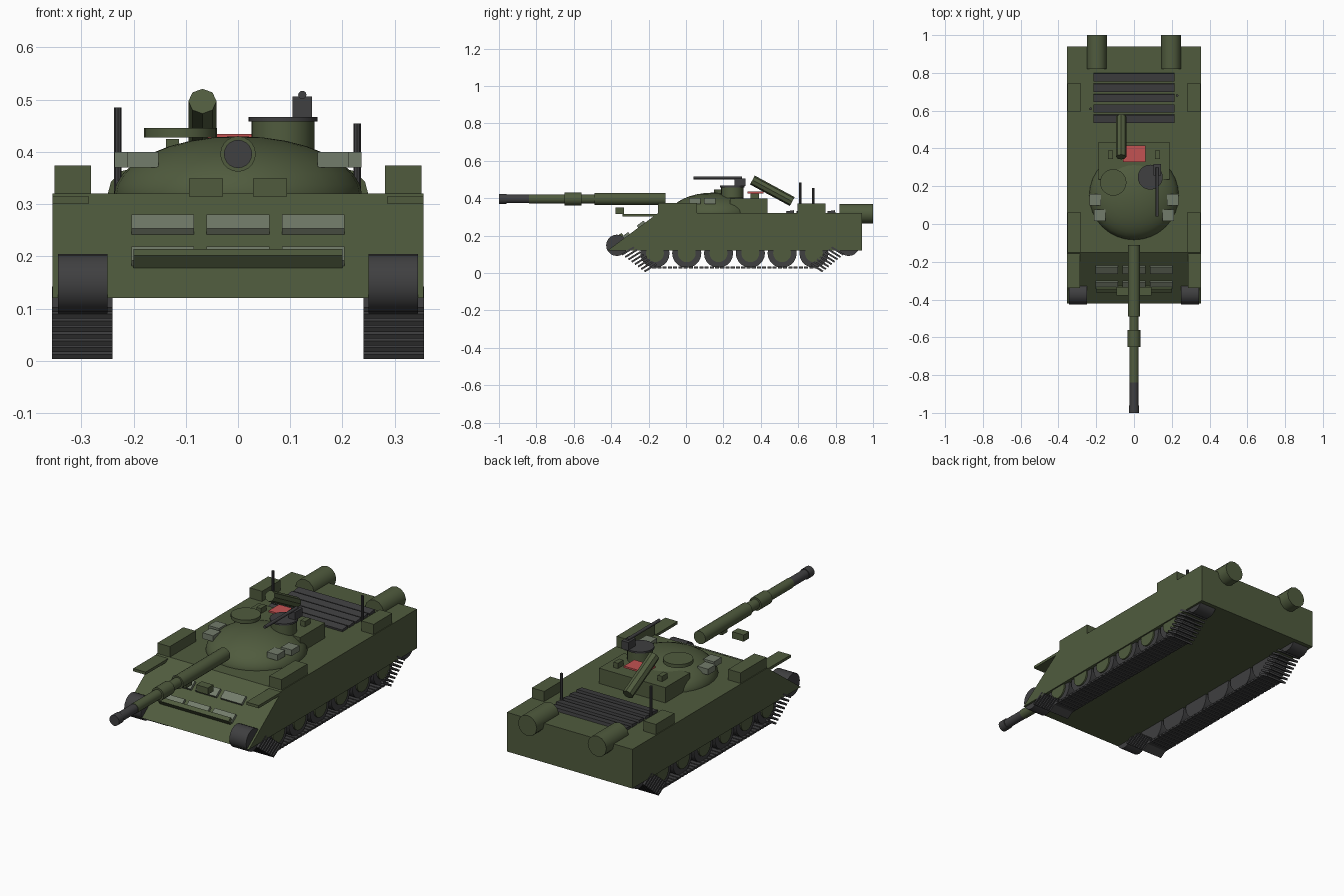
import bpy, bmesh, math
from mathutils import Vector, Matrix

cube = bpy.data.objects.get("Cube")
if cube:
    bpy.data.objects.remove(cube, do_unlink=True)


def material(name, rgb):
    m = bpy.data.materials.new(name)
    m.use_nodes = True
    m.diffuse_color = (*rgb, 1)
    m.node_tree.nodes["Principled BSDF"].inputs["Base Color"].default_value = (*rgb, 1)
    return m


GREEN = material("olive_green", (0.08, 0.105, 0.048))
DARK = material("dark_rubber", (0.05, 0.05, 0.052))
PALE = material("pale_grey_green", (0.17, 0.2, 0.145))
RED = material("signal_red", (0.54, 0.085, 0.085))


def finish(name, bm, mat, smooth=False):
    bmesh.ops.recalc_face_normals(bm, faces=bm.faces)
    mesh = bpy.data.meshes.new(name)
    bm.to_mesh(mesh)
    bm.free()
    mesh.materials.append(mat)
    ob = bpy.data.objects.new(name, mesh)
    bpy.context.collection.objects.link(ob)
    if smooth:
        bpy.ops.object.select_all(action='DESELECT')
        ob.select_set(True)
        bpy.context.view_layer.objects.active = ob
        bpy.ops.object.shade_smooth_by_angle(angle=math.radians(35))
    return ob


def add_box(bm, centre, size, tilt=0):
    mat = Matrix.Translation(centre) @ Matrix.Rotation(tilt, 4, 'X') @ Matrix.Diagonal((*size, 1))
    bmesh.ops.create_cube(bm, size=1, matrix=mat)


def box(name, centre, size, mat=GREEN, tilt=0):
    bm = bmesh.new()
    add_box(bm, centre, size, tilt)
    return finish(name, bm, mat)


def rod(name, start, end, radius, mat=GREEN, sides=20):
    a, b = Vector(start), Vector(end)
    turn = (b - a).to_track_quat('Z', 'Y').to_matrix().to_4x4()
    bm = bmesh.new()
    bmesh.ops.create_cone(bm, cap_ends=True, segments=sides, radius1=radius, radius2=radius,
                          depth=(b - a).length, matrix=Matrix.Translation((a + b) / 2) @ turn)
    return finish(name, bm, mat, sides > 10)


# Hull: side profile with a sloping nose, extruded across the width
W, BOTTOM, DECK = 0.355, 0.12, 0.32
NOSE, BREAK, TAIL = -0.42, -0.15, 0.94
SLOPE = math.atan2(DECK - BOTTOM, BREAK - NOSE)
bm = bmesh.new()
profile = [(NOSE, BOTTOM), (TAIL, BOTTOM), (TAIL, DECK), (BREAK, DECK)]
face = bm.faces.new([bm.verts.new((-W, y, z)) for y, z in profile])
side = bmesh.ops.extrude_face_region(bm, geom=[face])["geom"]
bmesh.ops.translate(bm, vec=(2 * W, 0, 0), verts=[g for g in side if isinstance(g, bmesh.types.BMVert)])
finish("hull", bm, GREEN)


def slope_z(y):
    return BOTTOM + (y - NOSE) * math.tan(SLOPE)


# Nose armour tiles and the splash bar
for row, y in enumerate((-0.24, -0.322)):
    for col in (-1, 0, 1):
        box(f"nose_tile_{row}_{col + 1}", (col * 0.144, y, slope_z(y) + 0.006),
            (0.12, 0.045, 0.018), PALE, SLOPE)
box("splash_bar", (0, -0.345, 0.196), (0.4, 0.022, 0.03), GREEN, SLOPE)

# Running gear and side fittings on both sides
for label, s in (("left", 1), ("right", -1)):
    for i in range(6):
        y = -0.166 + i * 0.17
        rod(f"{label}_road_wheel_{i}", (s * 0.25, y, 0.106), (s * 0.34, y, 0.106), 0.078, DARK)
        rod(f"{label}_wheel_hub_{i}", (s * 0.335, y, 0.106), (s * 0.348, y, 0.106), 0.048)
    for name, y in (("idler", -0.37), ("sprocket", 0.87)):
        rod(f"{label}_{name}", (s * 0.25, y, 0.148), (s * 0.345, y, 0.148), 0.057, DARK)

    # Track: flat lower run with splayed links at both ends
    bm = bmesh.new()
    for i in range(32):
        add_box(bm, (s * 0.298, -0.17 + i * 0.028, 0.03), (0.116, 0.022, 0.01))
    for i in range(8):
        t = i / 7
        rise = 0.028 + 0.09 * t
        add_box(bm, (s * 0.298, -0.19 - 0.12 * t, rise), (0.116, 0.075, 0.01), math.radians(32))
        add_box(bm, (s * 0.298, 0.7 + 0.11 * t, rise), (0.116, 0.075, 0.01), math.radians(-32))
    finish(f"{label}_track", bm, DARK)

    box(f"{label}_front_stowage_box", (s * 0.316, -0.045, 0.346), (0.07, 0.21, 0.056))
    box(f"{label}_rear_stowage_box", (s * 0.316, 0.67, 0.345), (0.07, 0.15, 0.054))
    box(f"{label}_front_fender", (s * 0.32, -0.24, 0.308), (0.07, 0.2, 0.014))
    rod(f"{label}_fuel_drum", (s * 0.197, 0.82, 0.317), (s * 0.197, 1, 0.317), 0.053, GREEN, 12)
    box(f"{label}_headlamp", (s * 0.061, -0.355, 0.332), (0.065, 0.045, 0.034))
    box(f"{label}_turret_tile_rear", (s * 0.206, 0.128, 0.385), (0.06, 0.062, 0.03), PALE)
    box(f"{label}_turret_tile_front", (s * 0.182, 0.047, 0.385), (0.06, 0.062, 0.03), PALE)
    box(f"{label}_bustle_post", (s * 0.125, 0.367, 0.41), (0.025, 0.045, 0.03))

# Engine grille
for i in range(5):
    box(f"engine_louvre_{i}", (0, 0.557 + i * 0.055, 0.324), (0.43, 0.042, 0.018), DARK, math.radians(8))

# Turret: flattened dome with a bustle behind
bm = bmesh.new()
bmesh.ops.create_uvsphere(bm, u_segments=32, v_segments=16, radius=1,
                          matrix=Matrix.Translation((0, 0.15, 0.315)) @ Matrix.Diagonal((0.238, 0.235, 0.115, 1)))
finish("turret_dome", bm, GREEN, True)
box("turret_bustle", (0, 0.335, 0.358), (0.375, 0.2, 0.08))
box("signal_panel", (0.002, 0.372, 0.43), (0.12, 0.085, 0.009), RED)

# Main gun in stepped sections
GUN_Z = 0.396
sections = [("sleeve", -0.11, -0.49, 0.033, GREEN), ("tube_rear", -0.49, -0.56, 0.025, GREEN),
            ("extractor", -0.56, -0.65, 0.034, GREEN), ("tube_front", -0.65, -0.84, 0.025, GREEN),
            ("barrel_end", -0.84, -0.96, 0.023, DARK), ("muzzle", -0.96, -1, 0.027, DARK)]
for name, back, front, radius, mat in sections:
    rod(f"gun_{name}", (0, back, GUN_Z), (0, front, GUN_Z), radius, mat)

# Hatch, cupola and roof machine gun
rod("loader_hatch", (-0.11, 0.22, 0.428), (-0.11, 0.22, 0.446), 0.07, GREEN, 24)
rod("cupola", (0.086, 0.248, 0.4), (0.086, 0.248, 0.458), 0.06, GREEN, 24)
rod("cupola_lid", (0.086, 0.248, 0.458), (0.086, 0.248, 0.467), 0.066, DARK, 24)
box("machine_gun_body", (0.123, 0.288, 0.485), (0.038, 0.06, 0.042), DARK)
rod("machine_gun_barrel", (0.123, 0.3, 0.509), (0.123, 0.04, 0.509), 0.008, DARK, 12)

# Snorkel tube and aerials
rod("snorkel_tube", (-0.068, 0.355, 0.497), (-0.068, 0.568, 0.382), 0.027, GREEN, 8)
rod("right_aerial", (-0.23, 0.61, DECK), (-0.23, 0.61, 0.485), 0.007, DARK, 8)
rod("left_aerial", (0.228, 0.68, DECK), (0.228, 0.68, 0.454), 0.007, DARK, 8)
